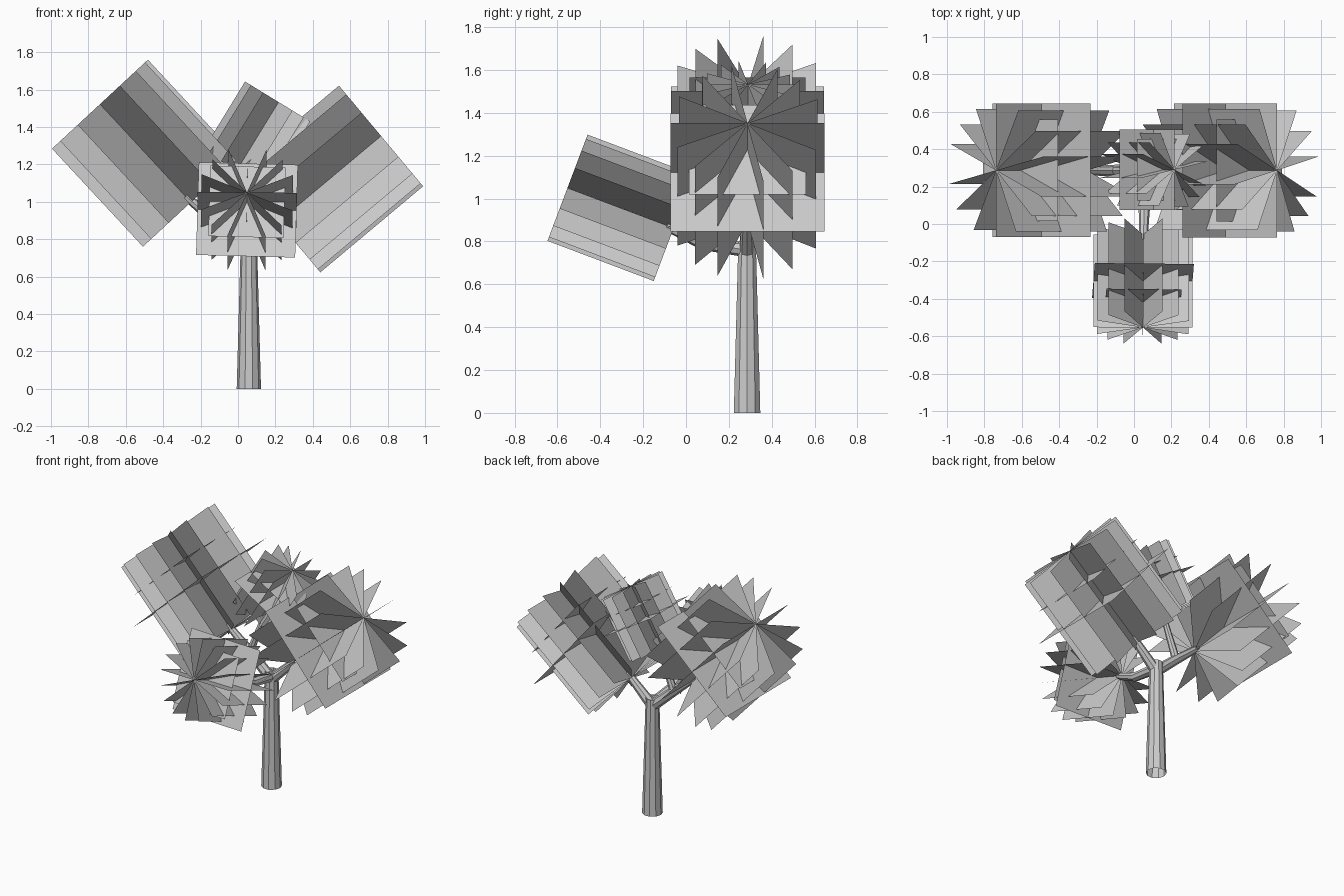
import bpy, bmesh, math
from mathutils import Vector

if "Cube" in bpy.data.objects:
    bpy.data.objects.remove(bpy.data.objects["Cube"])


def make_object(name, bm):
    mesh = bpy.data.meshes.new(name)
    bm.to_mesh(mesh)
    bm.free()
    obj = bpy.data.objects.new(name, mesh)
    bpy.context.collection.objects.link(obj)
    return obj


def tube(name, path, sides=8):
    """Tapered flat-sided tube through (point, radius) pairs, ends open."""
    bm = bmesh.new()
    pts = [Vector(p) for p, r in path]
    rings = []
    for i, (p, r) in enumerate(path):
        d = (pts[min(i + 1, len(pts) - 1)] - pts[max(i - 1, 0)]).normalized()
        ref = Vector((0, 1, 0)) if abs(d.y) < 0.7 else Vector((1, 0, 0))
        u = d.cross(ref).normalized()
        v = d.cross(u)
        rings.append([bm.verts.new(pts[i] + r * (u * math.cos(a) + v * math.sin(a)))
                      for a in (2 * math.pi * k / sides for k in range(sides))])
    for a, b in zip(rings, rings[1:]):
        for k in range(sides):
            j = (k + 1) % sides
            bm.faces.new((a[k], a[j], b[j], b[k]))
    bmesh.ops.recalc_face_normals(bm, faces=bm.faces)
    return make_object(name, bm)


def leaf_cluster(name, center, axis, side, size, angles):
    """Square leaf cards fanned about an axis, plus two cards across it."""
    bm = bmesh.new()
    c, axis, side = Vector(center), Vector(axis).normalized(), Vector(side)
    side = (side - axis * side.dot(axis)).normalized()
    up = axis.cross(side)
    if up.z < 0:
        up = -up
    h = size / 2

    def card(mid, u, v):
        bm.faces.new([bm.verts.new(mid + u * a + v * b)
                      for a, b in ((-1, -1), (1, -1), (1, 1), (-1, 1))])

    for deg in angles:
        t = math.radians(deg)
        card(c, axis * h, (side * math.cos(t) + up * math.sin(t)) * h)
    card(c, side * h, up * h)
    card(c + axis * size * 0.23, side * h * 0.76, up * h * 0.76)
    return make_object(name, bm)


# Trunk
tx, ty = 0.058, 0.285
tube("trunk", [((tx, ty, 0), 0.065), ((tx, ty, 0.80), 0.043)], 10)

# Branches
tube("left_branch", [((tx, ty, 0.74), 0.036), ((-0.10, ty, 0.88), 0.032), ((-0.28, ty, 1.03), 0.022)])
tube("right_branch", [((tx, ty, 0.74), 0.036), ((0.25, ty, 0.92), 0.024)])
tube("front_branch", [((tx, ty, 0.76), 0.034), ((0.055, 0.08, 0.79), 0.030), ((0.05, -0.09, 0.87), 0.022)])
tube("top_branch", [((-0.10, ty, 0.90), 0.026), ((0.015, 0.288, 1.20), 0.016)])

# Leaf clusters
fan = (0, 27, 54, 78, 113, 133, 156)
even_fan = [22.5 * i + 1 for i in range(8)]
leaf_cluster("left_leaves", (-0.495, 0.287, 1.26), (-0.68, 0, 0.733), (0, 1, 0), 0.715, fan)
leaf_cluster("right_leaves", (0.49, 0.287, 1.122), (0.767, 0, 0.642), (0, -1, 0), 0.717, fan)
leaf_cluster("front_leaves", (0.048, -0.305, 0.957), (0, -0.935, 0.353), (1, 0, -0.03), 0.53, even_fan)
leaf_cluster("top_leaves", (0.105, 0.29, 1.35), (0.521, 0, 0.852), (0, -1, 0), 0.43, fan)
